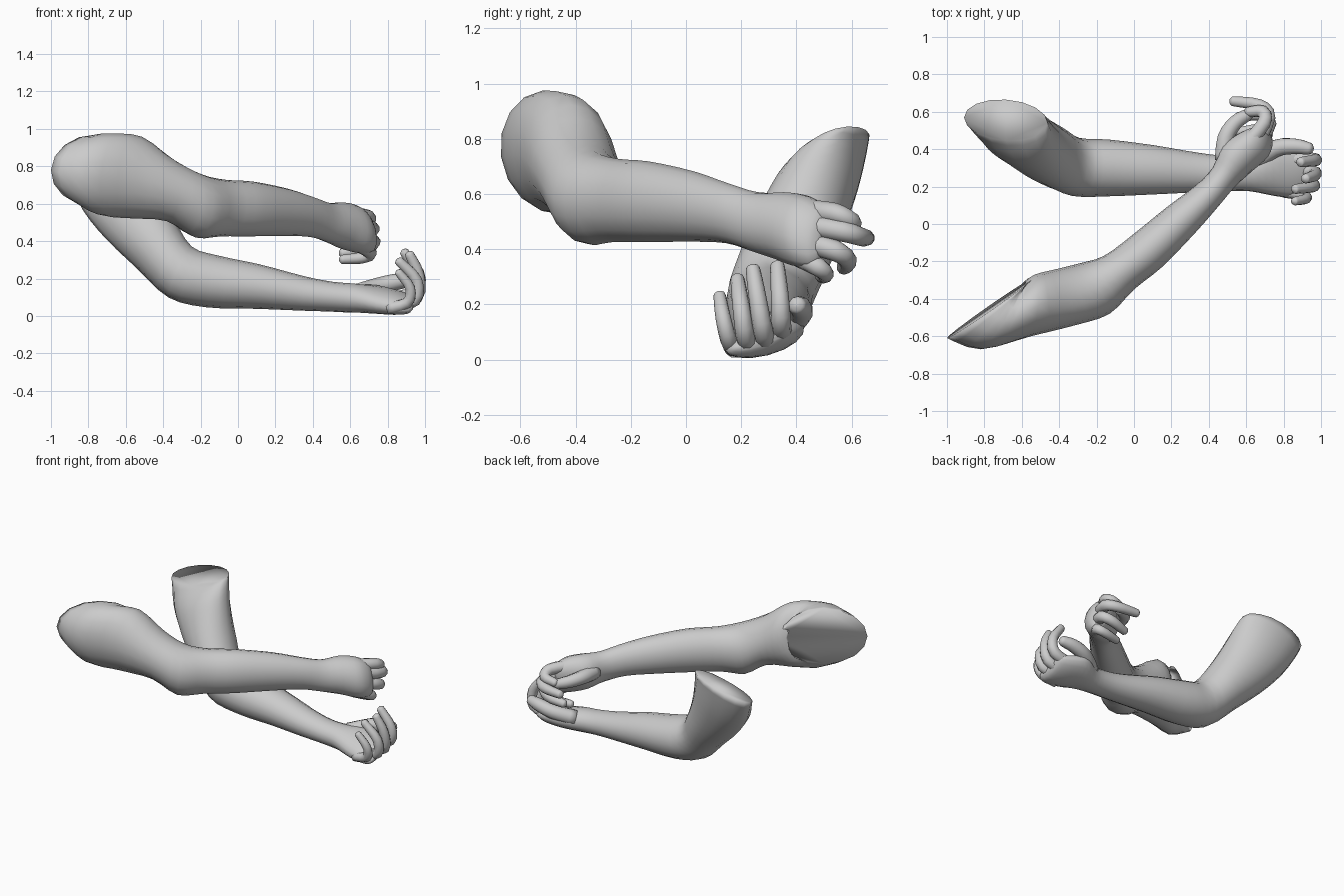
import bpy, bmesh, math
from mathutils import Vector

SIDES = 16


def spline(rows, steps):
    """Catmull-Rom interpolation of rows of numbers."""
    out = []
    n = len(rows)
    for i in range(n - 1):
        p0, p1, p2, p3 = rows[max(i - 1, 0)], rows[i], rows[i + 1], rows[min(i + 2, n - 1)]
        for s in range(steps):
            t = s / steps
            out.append([0.5 * (2 * b + (c - a) * t + (2 * a - 5 * b + 4 * c - d) * t * t
                               + (3 * b - a - 3 * c + d) * t ** 3)
                        for a, b, c, d in zip(p0, p1, p2, p3)])
    out.append(list(rows[-1]))
    return out


def loft(name, rows, steps=3, sides=SIDES, lean=None):
    """Skin sections given as centre xyz, side half-axis xyz, other half-width.
    lean = (start angle, rate) tilts the other axis from x towards z along the limb."""
    rows = spline(rows, steps)
    centres = [Vector(r[:3]) for r in rows]
    bm = bmesh.new()
    rings = []
    for i, r in enumerate(rows):
        u = Vector(r[3:6])
        if lean:
            a = math.radians(min(86, lean[0] + lean[1] * i / len(rows)))
            v = Vector((math.cos(a), 0, math.sin(a)))
            v -= v.project(u)
        else:
            v = (centres[min(i + 1, len(rows) - 1)] - centres[max(i - 1, 0)]).cross(u)
        v = v.normalized() * r[6]
        rings.append([bm.verts.new(centres[i] + u * math.cos(a) + v * math.sin(a))
                      for a in (2 * math.pi * k / sides for k in range(sides))])
    for a, b in zip(rings, rings[1:]):
        for k in range(sides):
            j = (k + 1) % sides
            bm.faces.new((a[k], a[j], b[j], b[k]))
    bm.faces.new(rings[0][::-1])
    bm.faces.new(rings[-1])
    bmesh.ops.recalc_face_normals(bm, faces=bm.faces)
    me = bpy.data.meshes.new(name)
    bm.to_mesh(me)
    bm.free()
    me.polygons.foreach_set("use_smooth", [True] * len(me.polygons))
    ob = bpy.data.objects.new(name, me)
    bpy.context.collection.objects.link(ob)
    return ob


def finger(name, pts, r, ref):
    """Tapered digit with a rounded tip; ref is the bending axis."""
    pts = [Vector(p) for p in pts]
    end = (pts[-1] - pts[-2]).normalized()
    tip = pts[-1]
    pts[-1] = tip - end * r * 0.8
    pts += [tip - end * r * 0.25, tip]
    radii = [r * 1.1, r, r * 0.9, r * 0.75, r * 0.58, r * 0.15]
    rows = []
    for i, p in enumerate(pts):
        t = (pts[min(i + 1, len(pts) - 1)] - pts[max(i - 1, 0)]).normalized()
        u = Vector(ref)
        u = (u - t * u.dot(t)).normalized() * radii[i]
        rows.append([*p, *u, radii[i]])
    loft(name, rows, 3, 10)


# Upper, forward arm: shoulder cut, elbow, wrist, palm
loft("front_arm", [
    (-.77, -.45, .78, .23, .16, .0, .19),
    (-.7, -.49, .755, .12, .18, .02, .222),
    (-.54, -.435, .74, .01, .165, 0, .22),
    (-.36, -.39, .67, -.05, .15, 0, .165),
    (-.21, -.345, .588, -.08, .135, 0, .17),
    (-.08, -.26, .577, -.08, .09, 0, .152),
    (.07, -.145, .572, -.08, .085, 0, .147),
    (.25, .02, .555, -.075, .07, 0, .128),
    (.39, .15, .53, -.062, .055, 0, .108),
    (.48, .25, .5, -.06, .05, -.01, .107),
    (.55, .35, .485, -.08, .06, -.03, .125),
    (.635, .42, .465, -.075, .05, -.035, .133),
    (.685, .475, .445, -.05, .03, -.02, .115),
    (.7, .5, .44, -.02, .012, -.01, .08)], lean=(83, 0))

# Lower, rear arm
loft("rear_arm", [
    (-.685, .555, .785, 0, .11, .03, .23),
    (-.63, .49, .66, .01, .14, -.01, .22),
    (-.55, .43, .53, .02, .15, -.03, .195),
    (-.44, .365, .385, .03, .155, -.03, .165),
    (-.31, .305, .235, .02, .155, 0, .15),
    (-.14, .3, .185, 0, .152, 0, .142),
    (.1, .29, .158, 0, .132, 0, .12),
    (.35, .275, .12, 0, .105, 0, .092),
    (.5, .27, .103, 0, .095, 0, .08),
    (.62, .275, .095, 0, .1, .01, .078),
    (.74, .29, .088, 0, .138, .035, .07),
    (.84, .275, .073, 0, .135, .035, .06),
    (.91, .265, .065, 0, .115, .035, .042),
    (.935, .265, .07, 0, .09, .03, .02)], lean=(14, 170))

# Curled digits of each hand
front_hand = {
    "index": ([(.6, .42, .54), (.695, .54, .53), (.69, .6, .5), (.59, .6, .475)], .038),
    "middle": ([(.65, .42, .49), (.72, .57, .465), (.67, .635, .445), (.51, .66, .44)], .038),
    "ring": ([(.65, .41, .43), (.725, .54, .395), (.67, .585, .36), (.54, .57, .33)], .038),
    "little": ([(.63, .38, .385), (.71, .48, .335), (.66, .505, .31), (.54, .49, .3)], .034),
    "thumb": ([(.48, .34, .5), (.49, .46, .5), (.54, .54, .485), (.63, .6, .46)], .046)}
rear_hand = {
    "index": ([(.82, .345, .09), (.955, .345, .13), (.965, .34, .23), (.88, .33, .355)], .036),
    "middle": ([(.82, .29, .06), (.955, .28, .1), (.965, .26, .22), (.91, .24, .345)], .036),
    "ring": ([(.82, .23, .045), (.945, .215, .085), (.955, .2, .19), (.85, .185, .305)], .035),
    "little": ([(.8, .175, .04), (.905, .155, .07), (.92, .135, .15), (.85, .12, .245)], .031),
    "thumb": ([(.64, .33, .12), (.76, .405, .16), (.86, .415, .185), (.96, .4, .2)], .048)}

for side, hand, axis in (("front", front_hand, (0, 0, 1)), ("rear", rear_hand, (0, 1, 0))):
    for digit, (path, radius) in hand.items():
        finger(f"{side}_{digit}", path, radius, (0, 0, 1) if digit == "thumb" else axis)
